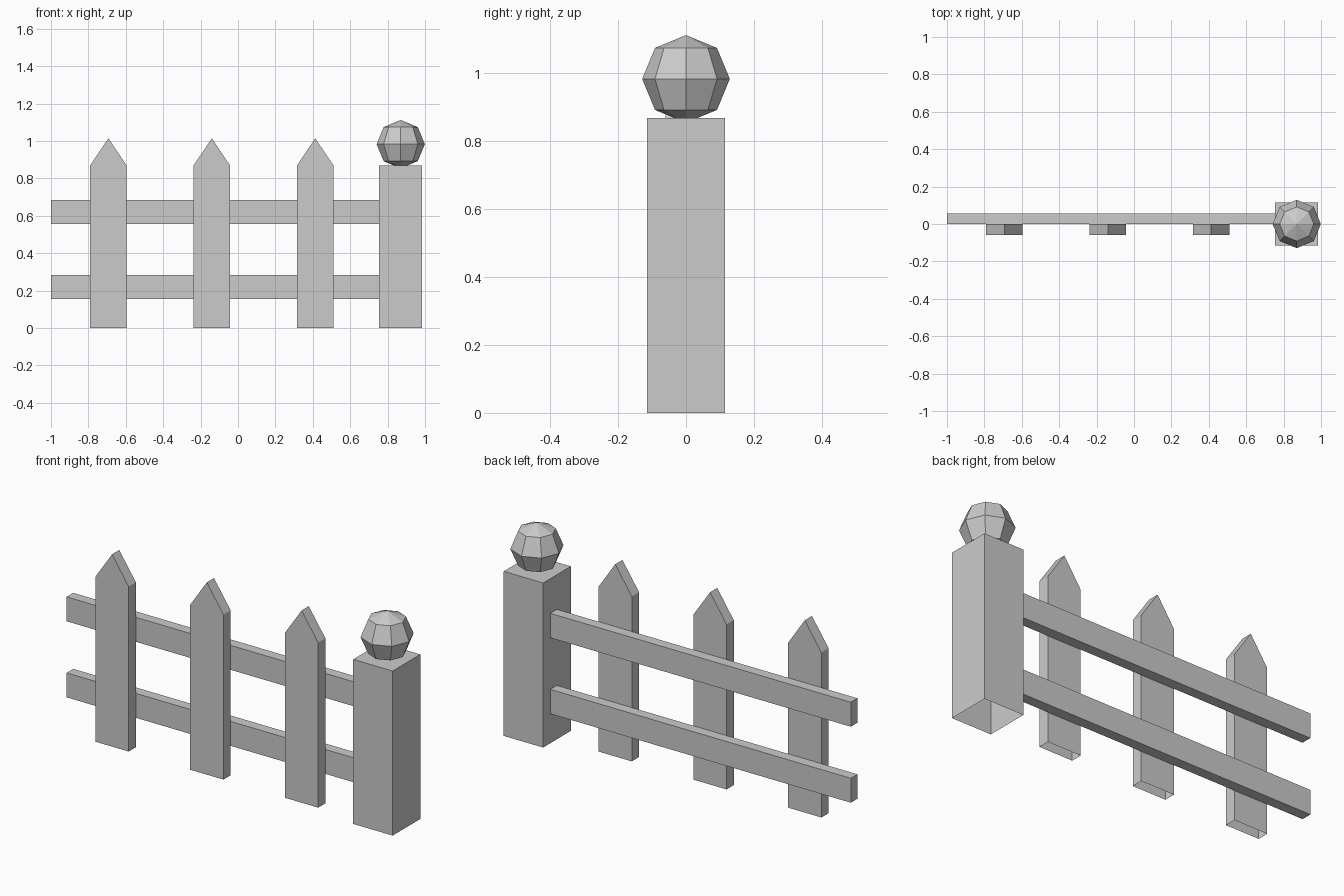
import bpy
import bmesh

cube = bpy.data.objects.get("Cube")
if cube:
    bpy.data.objects.remove(cube, do_unlink=True)

# Single flat grey for the whole fence
grey = bpy.data.materials.new("light_grey")
grey.use_nodes = True
colour = (0.6, 0.6, 0.6, 1)
grey.diffuse_color = colour
grey.node_tree.nodes["Principled BSDF"].inputs["Base Color"].default_value = colour


def finish(bm, name):
    mesh = bpy.data.meshes.new(name)
    bm.to_mesh(mesh)
    bm.free()
    mesh.materials.append(grey)
    obj = bpy.data.objects.new(name, mesh)
    bpy.context.collection.objects.link(obj)
    return obj


def extruded_profile(name, profile, y0, y1, open_bottom=False):
    """Extrude an x-z outline from y0 to y1, optionally without its underside."""
    bm = bmesh.new()
    face = bm.faces.new([bm.verts.new((x, y0, z)) for x, z in profile])
    moved = bmesh.ops.extrude_face_region(bm, geom=[face], use_keep_orig=True)["geom"]
    bmesh.ops.translate(bm, vec=(0, y1 - y0, 0),
                        verts=[v for v in moved if isinstance(v, bmesh.types.BMVert)])
    bmesh.ops.recalc_face_normals(bm, faces=bm.faces)
    if open_bottom:
        under = [f for f in bm.faces if all(v.co.z < 0.001 for v in f.verts)]
        bmesh.ops.delete(bm, geom=under, context='FACES_ONLY')
    return finish(bm, name)


def rectangle(x0, x1, z0, z1):
    return [(x0, z0), (x1, z0), (x1, z1), (x0, z1)]


# Corner post
post_x, post_half = 0.868, 0.115
post_left, post_right = post_x - post_half, post_x + post_half
extruded_profile("post", rectangle(post_left, post_right, 0, 0.868),
                 -post_half, post_half, open_bottom=True)

# Faceted ball on the post
bm = bmesh.new()
bmesh.ops.create_uvsphere(bm, u_segments=8, v_segments=4, radius=0.129)
bmesh.ops.translate(bm, vec=(post_x + 0.002, 0, 0.983), verts=bm.verts)
finish(bm, "post_ball")

# Horizontal rails behind the pickets
for name, z in (("lower_rail", 0.155), ("upper_rail", 0.556)):
    extruded_profile(name, rectangle(-1, post_left, z, z + 0.129), 0, 0.055)

# Pointed pickets
half = 0.097
for i in range(3):
    x = -0.693 + i * 0.553
    outline = [(x - half, 0), (x + half, 0), (x + half, 0.87),
               (x, 1.014), (x - half, 0.87)]
    extruded_profile(f"picket_{i + 1}", outline, -0.06, 0, open_bottom=True)
